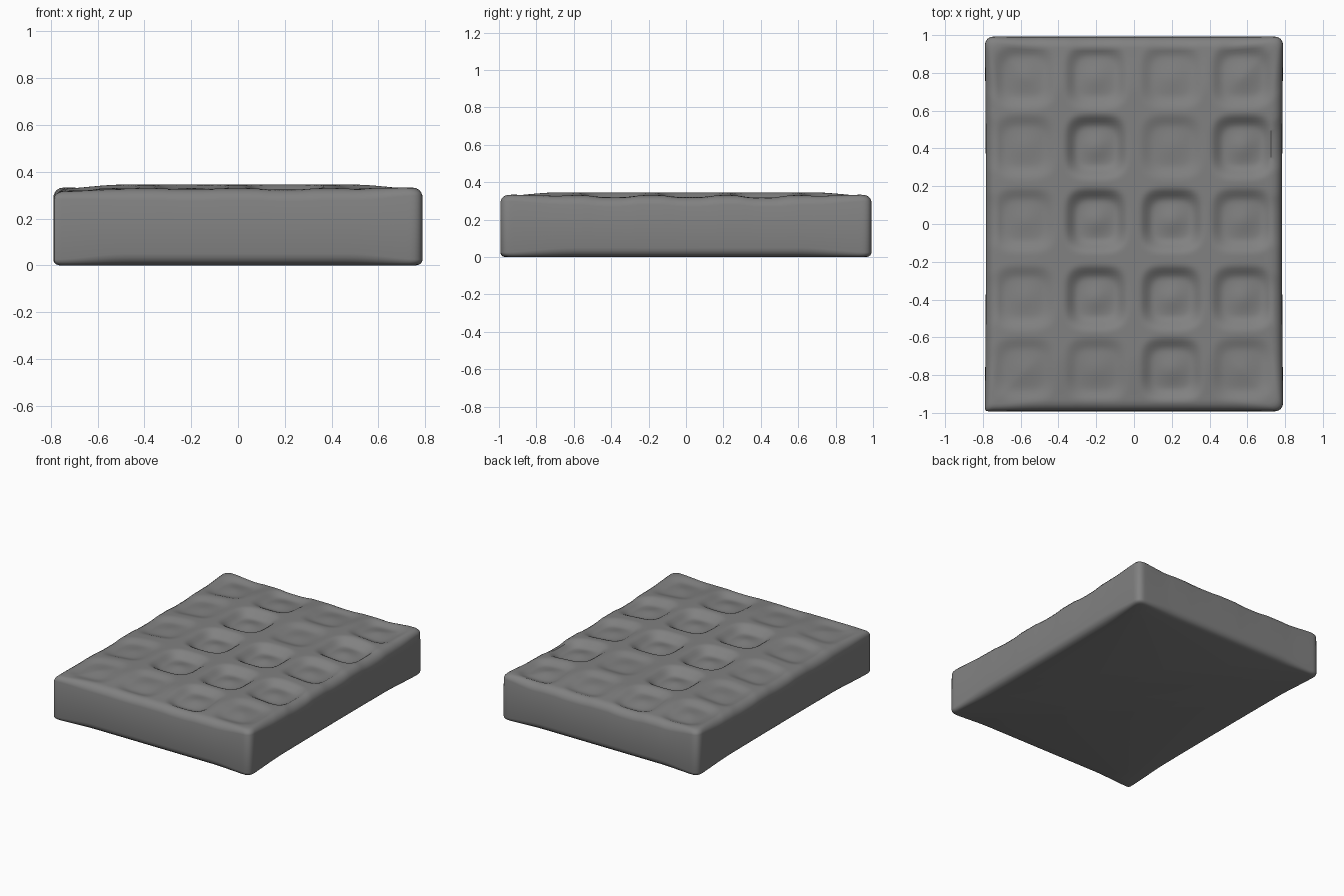
import bpy, bmesh, math
from mathutils import Vector

if "Cube" in bpy.data.objects:
    bpy.data.objects.remove(bpy.data.objects["Cube"])

HX, HY = 0.79, 0.992          # half width and half length of the slab
NX, NY = 88, 110              # resolution of the dimpled top
COLS = [-0.58, -0.2, 0.2, 0.575]
ROWS = [0.78, 0.41, 0.02, -0.39, -0.77]
DEPTH = [[.022, .030, .020, .028],
         [.018, .046, .018, .042],
         [.020, .046, .045, .032],
         [.020, .042, .042, .035],
         [.015, .018, .034, .018]]


def smooth(t):
    t = min(max(t, 0), 1)
    return t * t * (3 - 2 * t)


def corner(u, v):
    """1 at the slab corners, fading to 0 along the sides."""
    return smooth((abs(u) - 0.6) / 0.4) * smooth((abs(v) - 0.6) / 0.4)


def plan(u, v, inset):
    """Map u, v in -1..1 onto a slightly waisted rectangle with rounded corners."""
    hx = HX - inset - 0.006 * (1 - v * v)
    hy = HY - inset
    x, y = u * hx, v * hy
    r = 0.015 if (u < 0 and v < 0) else 0.045    # one corner is sharper
    dx, dy = abs(x) - (hx - r), abs(y) - (hy - r)
    if dx > 0 and dy > 0:
        k = max(dx, dy) / math.hypot(dx, dy)
        x = math.copysign(hx - r + dx * k, x)
        y = math.copysign(hy - r + dy * k, y)
    return x, y


def top_height(x, y):
    """Plateau falling to the rim, with a 4 x 5 grid of rounded-square hollows."""
    rim = min(HX - abs(x), HY - abs(y))
    u, v = x / HX, y / HY
    z = 0.326 + 0.019 * smooth(rim / 0.3)
    z += corner(u, v) * (-0.012 if u < 0 and v < 0 else 0.006)
    for cy, row in zip(ROWS, DEPTH):
        for cx, d in zip(COLS, row):
            dx, dy = abs(x - cx) / 0.176, abs(y - cy) / 0.18
            q = (dx ** 3.5 + dy ** 3.5) ** (1 / 3.5)
            if q < 1:
                z -= d * smooth((1 - q) / 0.45)
                z += 0.3 * d * smooth(1 - math.hypot(dx, dy) / 0.55)
    return z


def top_radius(u, v):
    return 0.06 - 0.02 * corner(u, v)


def foot_radius(u, v):
    return 0.05 - 0.025 * corner(u, v)


# Dimpled top
bm = bmesh.new()
bmesh.ops.create_grid(bm, x_segments=NX, y_segments=NY, size=1)
border = [e for e in bm.edges if e.is_boundary]
info = {}                     # vertex -> (u, v, rim height)
for vert in bm.verts:
    u, v = vert.co.x, vert.co.y
    x, y = plan(u, v, top_radius(u, v))
    vert.co = Vector((x, y, top_height(x, y)))
    info[vert] = (u, v, vert.co.z)

# Rounded rim, side walls and rounded foot, ring by ring
RINGS = [("rim", a) for a in (20, 40, 60, 80)] + [("foot", a) for a in (0, 20, 40, 60, 90)]
for part, angle in RINGS:
    a = math.radians(angle)
    ext = bmesh.ops.extrude_edge_only(bm, edges=border)["geom"]
    new = [g for g in ext if isinstance(g, bmesh.types.BMVert)]
    border = [g for g in ext if isinstance(g, bmesh.types.BMEdge) and g.is_boundary]
    found = {}
    for n in new:
        old = next(e.other_vert(n) for e in n.link_edges if e.other_vert(n) in info)
        found[n] = u, v, rim = info[old]
        if part == "rim":
            r = top_radius(u, v)
            inset, z = r * (1 - math.sin(a)), rim - r * (1 - math.cos(a))
        else:
            r = foot_radius(u, v)
            inset, z = r * (1 - math.cos(a)), r * (1 - math.sin(a))
        x, y = plan(u, v, inset)
        n.co = Vector((x, y, z))
    info.update(found)

# Flat underside
bmesh.ops.contextual_create(bm, geom=border)
bmesh.ops.recalc_face_normals(bm, faces=bm.faces)

mesh = bpy.data.meshes.new("dimpled_slab")
bm.to_mesh(mesh)
bm.free()
slab = bpy.data.objects.new("dimpled_slab", mesh)
bpy.context.collection.objects.link(slab)

# Dark grey surface
mat = bpy.data.materials.new("dark_grey")
mat.diffuse_color = (0.22, 0.22, 0.22, 1)
mat.use_nodes = True
mat.node_tree.nodes["Principled BSDF"].inputs["Base Color"].default_value = mat.diffuse_color
mesh.materials.append(mat)

bpy.context.view_layer.objects.active = slab
slab.select_set(True)
bpy.ops.object.shade_smooth_by_angle(angle=math.radians(40))
